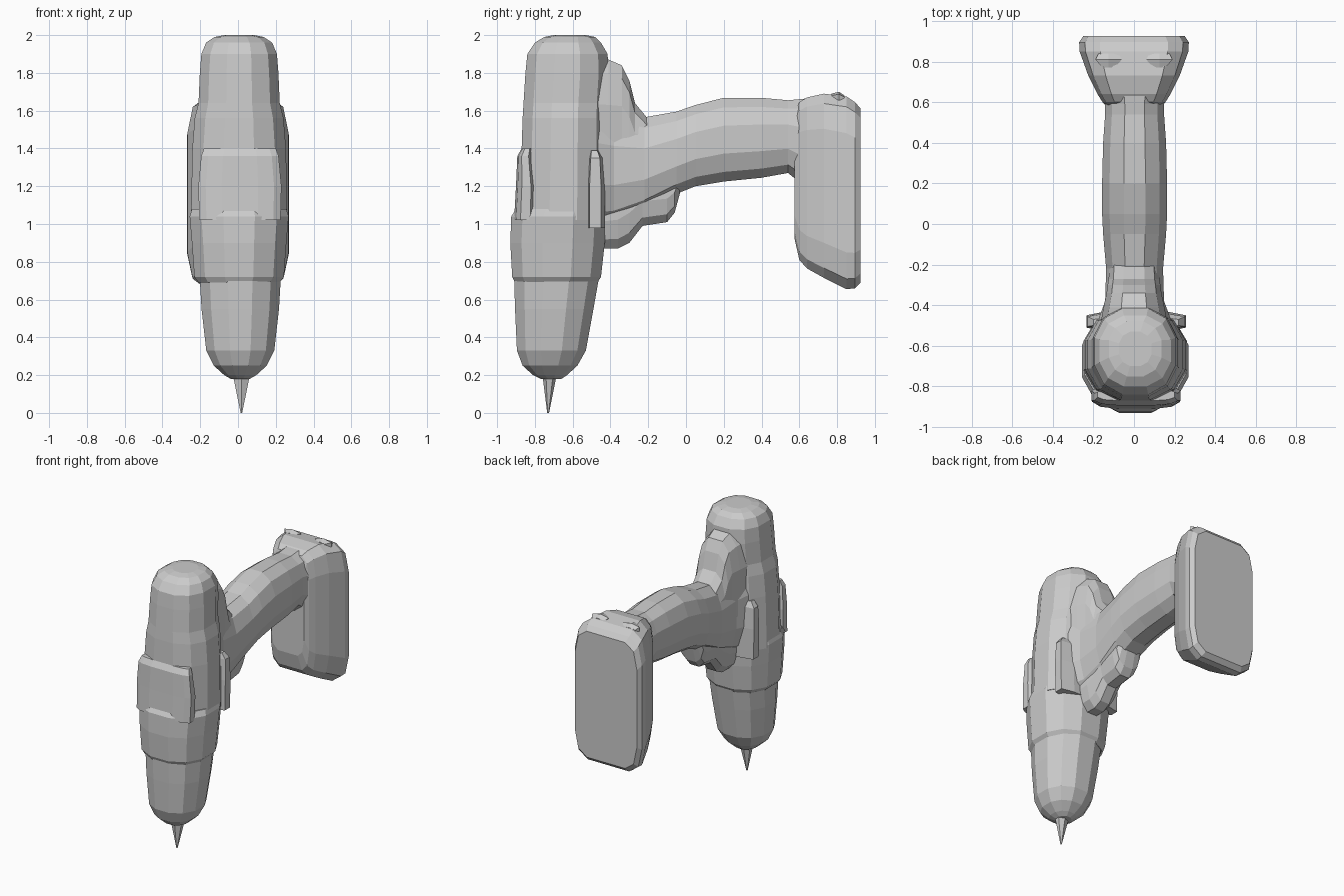
import bpy, bmesh
from math import cos, sin, pi, copysign


def ring(n, p):
    """Unit superellipse with n sides, scaled to reach exactly +-1."""
    pts = []
    for i in range(n):
        a = 2 * pi * (i + 0.5) / n
        c, s = cos(a), sin(a)
        pts.append((copysign(abs(c) ** (2 / p), c), copysign(abs(s) ** (2 / p), s)))
    mu = max(u for u, v in pts)
    mv = max(v for u, v in pts)
    return [(u / mu, v / mv) for u, v in pts]


def loft(name, axis, sections, n=12, p=2.0, cx=0.0):
    """Sections: (position on axis, low, high, half width in x)."""
    bm = bmesh.new()
    rings = []
    for t, lo, hi, w in sections:
        mid, h = (lo + hi) / 2, (hi - lo) / 2
        row = []
        for u, v in ring(n, p):
            x, d = cx + u * w, mid + v * h
            row.append(bm.verts.new((x, d, t) if axis == 'z' else (x, t, d)))
        rings.append(row)
    for a, b in zip(rings, rings[1:]):
        for i in range(n):
            j = (i + 1) % n
            bm.faces.new((a[i], a[j], b[j], b[i]))
    bm.faces.new(rings[0])
    bm.faces.new(rings[-1])
    bmesh.ops.recalc_face_normals(bm, faces=bm.faces)
    me = bpy.data.meshes.new(name)
    bm.to_mesh(me)
    bm.free()
    ob = bpy.data.objects.new(name, me)
    bpy.context.collection.objects.link(ob)
    return ob


# pointed bit
loft("drill_bit", 'z', [(0, -0.735, -0.725, 0.004), (0.2, -0.76, -0.685, 0.045)], n=6, cx=0.018)

# rounded chuck
loft("chuck", 'z', [
    (0.18, -0.77, -0.66, 0.05), (0.20, -0.81, -0.63, 0.085), (0.25, -0.865, -0.575, 0.14),
    (0.33, -0.895, -0.53, 0.18), (0.55, -0.905, -0.49, 0.205), (0.72, -0.91, -0.46, 0.215)],
    p=2.2, cx=0.012)

# gear casing with stepped lower edge
loft("gear_casing", 'z', [
    (0.69, -0.905, -0.47, 0.215), (0.72, -0.92, -0.45, 0.237), (0.90, -0.93, -0.43, 0.25),
    (1.04, -0.925, -0.425, 0.262), (1.08, -0.90, -0.43, 0.25)], p=2.3, cx=0.006)

# motor housing with domed end
loft("motor_housing", 'z', [
    (1.02, -0.88, -0.42, 0.255), (1.40, -0.87, -0.42, 0.248), (1.56, -0.865, -0.42, 0.235),
    (1.64, -0.86, -0.42, 0.215), (1.80, -0.85, -0.41, 0.208), (1.90, -0.84, -0.415, 0.20),
    (1.96, -0.80, -0.45, 0.175), (1.99, -0.75, -0.48, 0.13), (2.0, -0.70, -0.53, 0.08)],
    p=2.3, cx=0.006)

# guards at the front and rear of the casing
loft("front_guard", 'z', [
    (1.02, -0.91, -0.79, 0.215), (1.20, -0.90, -0.79, 0.22),
    (1.36, -0.893, -0.81, 0.205), (1.40, -0.87, -0.81, 0.19)], n=12, p=3.2, cx=0.01)
loft("rear_guard", 'z', [
    (0.98, -0.53, -0.43, 0.24), (1.20, -0.53, -0.43, 0.245),
    (1.35, -0.52, -0.44, 0.24), (1.39, -0.51, -0.46, 0.21)], n=8, p=3.5, cx=0.01)

# shoulder where the handle meets the motor housing
loft("upper_shoulder", 'y', [
    (-0.52, 1.05, 1.88, 0.17), (-0.41, 1.05, 1.87, 0.15), (-0.34, 1.1, 1.84, 0.135),
    (-0.30, 1.1, 1.76, 0.13), (-0.27, 1.1, 1.64, 0.125), (-0.20, 1.15, 1.555, 0.12)], p=3)

# trigger under the handle root
loft("trigger", 'y', [
    (-0.50, 0.87, 1.3, 0.11), (-0.36, 0.87, 1.35, 0.105), (-0.30, 0.90, 1.4, 0.10),
    (-0.23, 0.99, 1.4, 0.10), (-0.10, 1.01, 1.4, 0.10), (-0.06, 1.06, 1.4, 0.10),
    (-0.03, 1.17, 1.4, 0.09)], n=12, p=2.6)

# handle
loft("handle", 'y', [
    (-0.50, 0.98, 1.66, 0.19), (-0.38, 1.0, 1.62, 0.145), (-0.22, 1.07, 1.565, 0.14),
    (-0.05, 1.16, 1.595, 0.155), (0.05, 1.20, 1.63, 0.16), (0.20, 1.225, 1.668, 0.16),
    (0.40, 1.245, 1.668, 0.155), (0.54, 1.27, 1.655, 0.145), (0.59, 1.23, 1.66, 0.145),
    (0.70, 1.15, 1.67, 0.17)], p=2.4, cx=0.003)

# battery pack flaring towards its flat back
loft("battery", 'y', [
    (0.575, 0.92, 1.58, 0.13), (0.60, 0.81, 1.645, 0.155), (0.64, 0.765, 1.67, 0.18),
    (0.73, 0.715, 1.69, 0.225), (0.85, 0.655, 1.675, 0.268), (0.895, 0.66, 1.645, 0.27),
    (0.925, 0.69, 1.61, 0.25)], n=12, p=5.5)

# release catches on top of the battery
for side in (-1, 1):
    loft("battery_catch", 'y', [
        (0.77, 1.64, 1.69, 0.03), (0.81, 1.64, 1.70, 0.065), (0.84, 1.64, 1.68, 0.05)],
        n=6, p=2.5, cx=0.125 * side)
